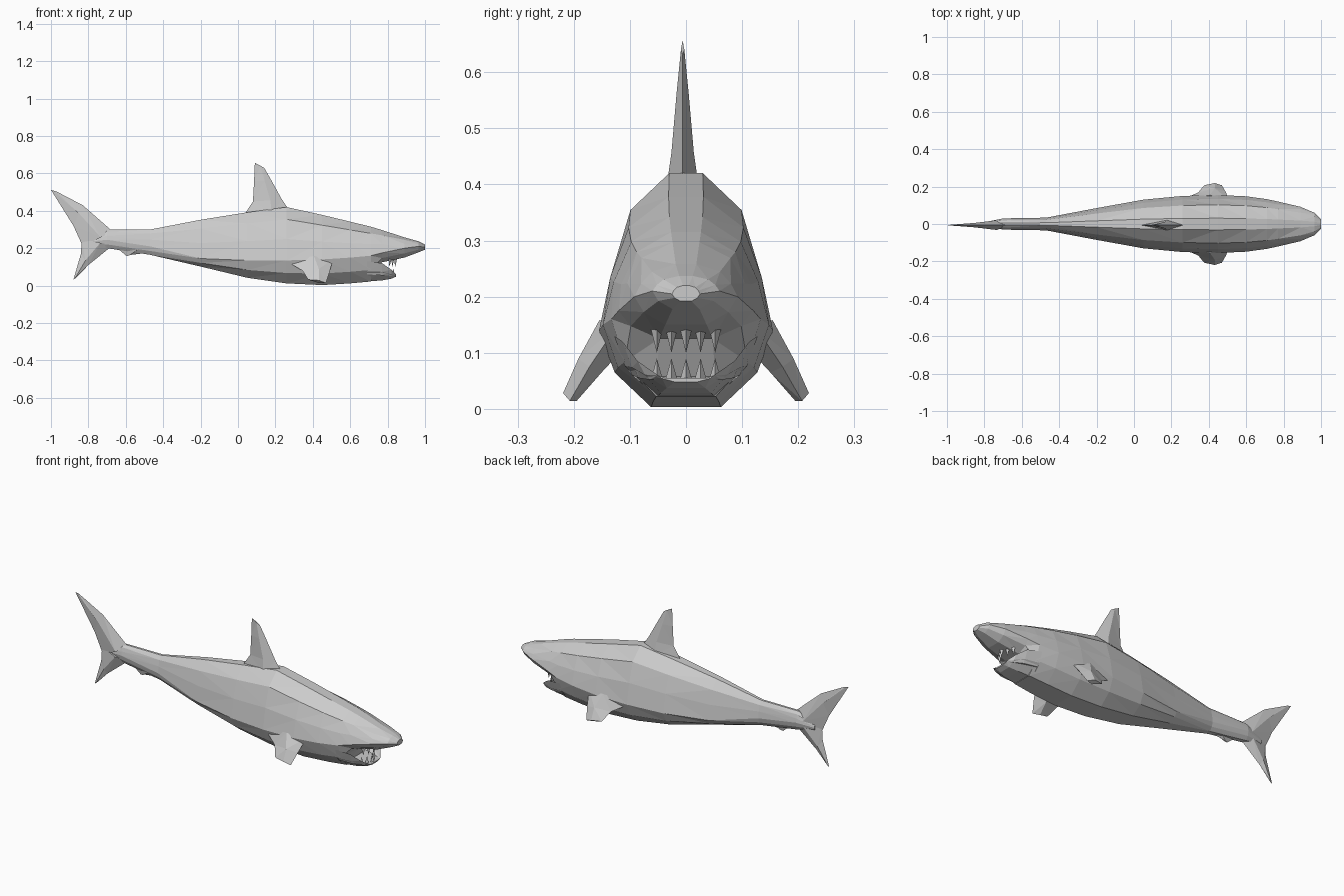
import bpy, bmesh, math
from mathutils import Vector

cube = bpy.data.objects.get("Cube")
if cube:
    bpy.data.objects.remove(cube, do_unlink=True)

# One plain skin colour
skin = bpy.data.materials.new("grey skin")
skin.use_nodes = True
skin.diffuse_color = (0.6, 0.6, 0.6, 1)
skin.node_tree.nodes["Principled BSDF"].inputs["Base Color"].default_value = skin.diffuse_color


def finish(name, bm):
    bmesh.ops.recalc_face_normals(bm, faces=bm.faces)
    mesh = bpy.data.meshes.new(name)
    bm.to_mesh(mesh)
    bm.free()
    mesh.materials.append(skin)
    obj = bpy.data.objects.new(name, mesh)
    bpy.context.collection.objects.link(obj)
    return obj


def loft(name, rings):
    """Skin a list of equal rings and cap both ends."""
    bm = bmesh.new()
    loops = [[bm.verts.new(p) for p in ring] for ring in rings]
    for a, b in zip(loops, loops[1:]):
        for i in range(len(a)):
            j = (i + 1) % len(a)
            bm.faces.new((a[i], a[j], b[j], b[i]))
    bm.faces.new(loops[0])
    bm.faces.new(loops[-1])
    bmesh.ops.triangulate(bm, faces=bm.faces, quad_method='SHORT_EDGE')
    return finish(name, bm)


def body_ring(x, bottom, mid, top, width):
    """Faceted cross-section, widest at height mid."""
    up, down = top - mid, mid - bottom
    side = [(width * 0.2, top), (width * 0.66, mid + up * 0.77),
            (width * 0.87, mid + up * 0.4), (width, mid),
            (width * 0.82, mid - down * 0.55), (width * 0.4, bottom)]
    return [(x, y, z) for y, z in side] + [(x, -y, z) for y, z in reversed(side)]


def fin(name, sections, axis):
    """Diamond-section blade: each section is front edge, back edge, half thickness."""
    axis = Vector(axis).normalized()
    rings = []
    for front, back, t in sections:
        front, back = Vector(front), Vector(back)
        middle = front.lerp(back, 0.4)
        rings.append([front, middle + axis * t, back, middle - axis * t])
    return loft(name, rings)


def upright_fin(name, sections, y=-0.006):
    fin(name, [((a, y, b), (c, y, d), t) for a, b, c, d, t in sections], (0, 1, 0))


# Body with snout; the underside steps up behind the lower jaw to open the mouth
loft("body", [body_ring(*s) for s in [
    (-0.8, 0.22, 0.235, 0.25, 0.01),
    (-0.7, 0.2, 0.245, 0.3, 0.03),
    (-0.47, 0.165, 0.21, 0.3, 0.034),
    (-0.2, 0.102, 0.145, 0.352, 0.085),
    (0.05, 0.042, 0.135, 0.392, 0.13),
    (0.26, 0.012, 0.135, 0.42, 0.15),
    (0.45, 0.003, 0.14, 0.378, 0.155),
    (0.6, 0.012, 0.15, 0.342, 0.148),
    (0.71, 0.022, 0.16, 0.315, 0.133),
    (0.77, 0.125, 0.175, 0.297, 0.12),
    (0.89, 0.15, 0.2, 0.258, 0.092),
    (0.965, 0.178, 0.21, 0.237, 0.06),
    (1.0, 0.192, 0.205, 0.22, 0.025)]])

# Lower jaw, a shallow scoop with lips higher at the sides
def jaw_ring(x, bottom, lip, floor, width):
    side = [(width * 0.75, floor), (width, lip), (width * 0.85, (lip + bottom) / 2),
            (width * 0.4, bottom)]
    return [(x, y, z) for y, z in side] + [(x, -y, z) for y, z in reversed(side)]

loft("lower_jaw", [jaw_ring(*s) for s in [
    (0.69, 0.022, 0.13, 0.06, 0.128),
    (0.77, 0.028, 0.12, 0.055, 0.113),
    (0.82, 0.037, 0.085, 0.052, 0.086),
    (0.845, 0.048, 0.06, 0.055, 0.05)]])

# Teeth set along a curved row in each jaw
for name, base, tip, reach in (("lower_teeth", 0.05, 0.09, 0.83),
                               ("upper_teeth", 0.145, 0.1, 0.84)):
    bm = bmesh.new()
    for i in range(-2, 3):
        y = i * 0.026
        x = reach - abs(i) * 0.015
        ring = [bm.verts.new((x + 0.011 * math.cos(a), y + 0.013 * math.sin(a), base))
                for a in (0, math.tau / 3, math.tau * 2 / 3)]
        point = bm.verts.new((x, y, tip))
        bm.faces.new(ring)
        for k in range(3):
            bm.faces.new((ring[k], ring[(k + 1) % 3], point))
    finish(name, bm)

# Upright fins: front x, front z, back x, back z, half thickness
upright_fin("dorsal_fin", [
    (0.28, 0.395, 0.03, 0.375, 0.03),
    (0.235, 0.46, 0.08, 0.45, 0.02),
    (0.18, 0.56, 0.086, 0.56, 0.011),
    (0.14, 0.63, 0.09, 0.657, 0.003)])
upright_fin("upper_tail_lobe", [
    (-0.67, 0.29, -0.83, 0.21, 0.026),
    (-0.83, 0.43, -0.88, 0.32, 0.012),
    (-0.97, 0.503, -1.0, 0.512, 0.002)])
upright_fin("lower_tail_lobe", [
    (-0.67, 0.215, -0.835, 0.25, 0.026),
    (-0.8, 0.11, -0.84, 0.17, 0.012),
    (-0.868, 0.04, -0.88, 0.032, 0.002)])
upright_fin("rear_belly_fin", [
    (-0.44, 0.18, -0.67, 0.22, 0.022),
    (-0.57, 0.165, -0.595, 0.158, 0.004)])

# Pectoral fins, slanting out and down
for name, s in (("left_pectoral_fin", 1), ("right_pectoral_fin", -1)):
    fin(name, [
        ((0.51, s * 0.125, 0.145), (0.25, s * 0.125, 0.135), 0.034),
        ((0.49, s * 0.172, 0.075), (0.345, s * 0.17, 0.08), 0.024),
        ((0.47, s * 0.207, 0.014), (0.375, s * 0.207, 0.032), 0.014)],
        (0, s * 0.85, 0.5))
